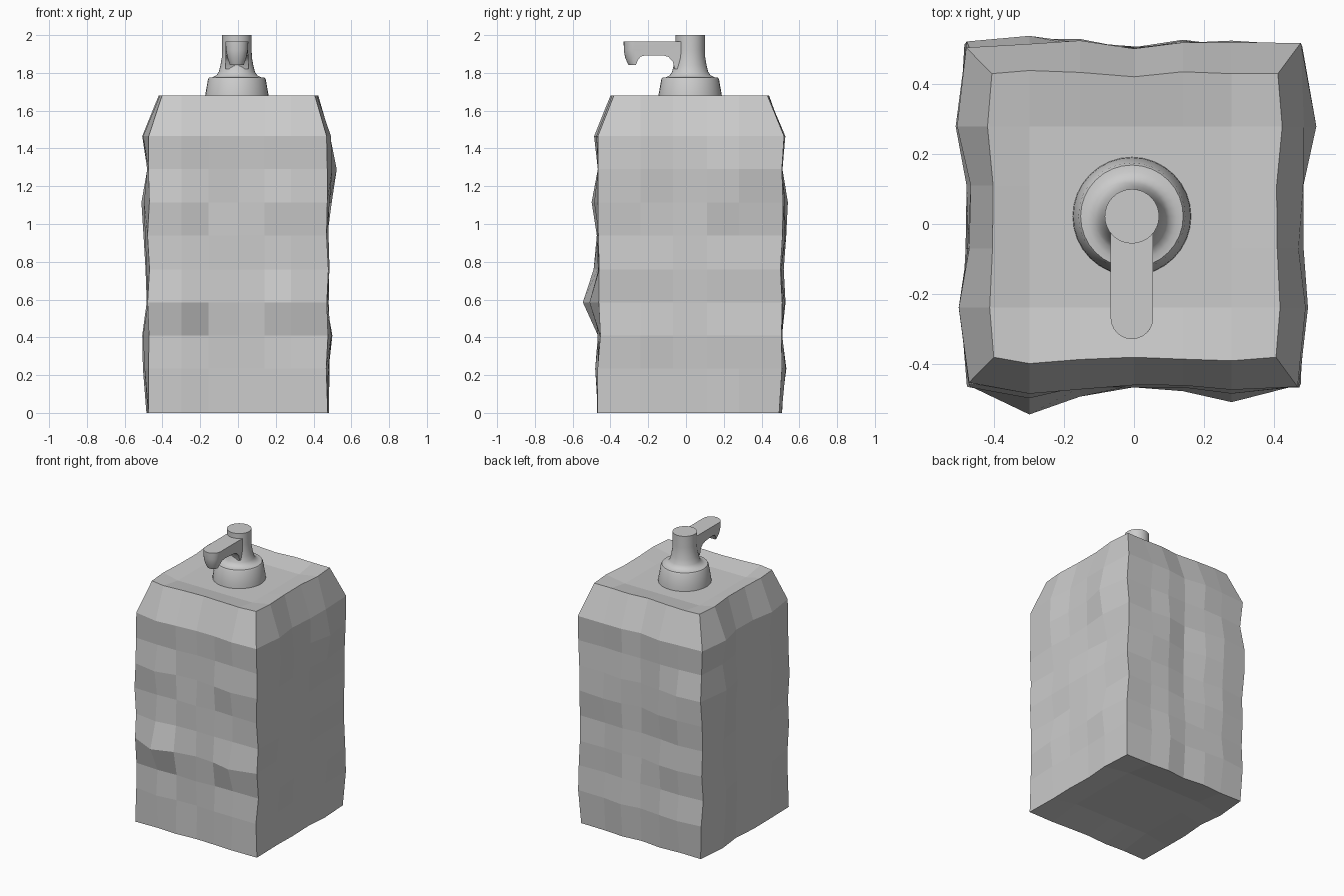
import bpy, bmesh, math, random

if "Cube" in bpy.data.objects:
    bpy.data.objects.remove(bpy.data.objects["Cube"])

random.seed(7)


def finish(name, bm, smooth=None):
    bmesh.ops.recalc_face_normals(bm, faces=bm.faces)
    me = bpy.data.meshes.new(name)
    bm.to_mesh(me)
    bm.free()
    ob = bpy.data.objects.new(name, me)
    bpy.context.collection.objects.link(ob)
    if smooth:
        bpy.ops.object.select_all(action='DESELECT')
        ob.select_set(True)
        bpy.context.view_layer.objects.active = ob
        bpy.ops.object.shade_smooth_by_angle(angle=math.radians(smooth))
    return ob


# Faceted stone-like body: a surface lattice whose side points are pushed in and out
XS = [-.47, -.30, -.155, 0, .14, .28, .475]
YS = [-.46, -.24, -.07, .11, .28, .50]
ZS = [0, .235, .41, .585, .76, .94, 1.115, 1.29, 1.465, 1.68]
NX, NY, NZ = len(XS) - 1, len(YS) - 1, len(ZS) - 1
# outermost reach of every row, bottom to top
LEFT = [-.48, -.5, -.515, -.49, -.495, -.5, -.52, -.48, -.51, -.42]
RIGHT = [.48, .475, .5, .47, .485, .465, .49, .52, .49, .425]
FRONT = [-.465, -.475, -.46, -.54, -.48, -.465, -.5, -.475, -.495, -.40]
BACK = [.5, .53, .505, .52, .515, .535, .535, .505, .525, .44]
# how far each column follows that reach
W_FRONT = [0, 1, .35, 0, .3, .55, 0]
W_BACK = [.5, 1, .7, 0, .8, .5, .5]
W_SIDE = [0, .65, .2, .1, 1, .3]


def push(base, reach, w, k):
    if k == NZ:
        return reach - math.copysign(.018, reach) * (1 - w)
    return base + (reach - base) * w + random.uniform(-.009, .009)


bm = bmesh.new()
grid = {}
for k in range(NZ + 1):
    for j in range(NY + 1):
        for i in range(NX + 1):
            on_x, on_y = i in (0, NX), j in (0, NY)
            if not (on_x or on_y or k in (0, NZ)):
                continue
            x, y, z = XS[i], YS[j], ZS[k]
            if on_x:
                x = push(x, (RIGHT if i else LEFT)[k], W_SIDE[j], k)
            if on_y:
                y = push(y, (BACK if j else FRONT)[k], (W_BACK if j else W_FRONT)[i], k)
            if not (on_x or on_y):          # shallow recess in top and base
                z += .03 if k == 0 else -.025
            grid[i, j, k] = bm.verts.new((x, y, z))


def skin(n, m, key):
    for a in range(n):
        for b in range(m):
            bm.faces.new([grid[key(a + p, b + q)] for p, q in ((0, 0), (1, 0), (1, 1), (0, 1))])


for end in (0, 1):
    skin(NX, NZ, lambda a, b: (a, end * NY, b))
    skin(NY, NZ, lambda a, b: (end * NX, a, b))
    skin(NX, NY, lambda a, b: (a, b, end * NZ))
finish("bottle_body", bm)

# Pump collar and neck: turned profile
CX, CY = -.006, .022
PROFILE = [(.170, 1.65), (.168, 1.68), (.153, 1.765), (.147, 1.775), (.128, 1.777),
           (.108, 1.787), (.096, 1.805), (.087, 1.84), (.080, 1.88), (.078, 1.92), (.078, 2.0)]
SIDES = 32
bm = bmesh.new()
rings = []
for r, z in PROFILE:
    rings.append([bm.verts.new((CX + r * math.cos(t * math.tau / SIDES),
                                CY + r * math.sin(t * math.tau / SIDES), z)) for t in range(SIDES)])
for lo, hi in zip(rings, rings[1:]):
    for t in range(SIDES):
        u = (t + 1) % SIDES
        bm.faces.new((lo[t], lo[u], hi[u], hi[t]))
bm.faces.new(rings[0])
bm.faces.new(rings[-1])
finish("pump_neck", bm, 35)

# Spout: side profile lofted across its width with a rounded, tapering tip
SIDE = [(.02, 1.965), (-.33, 1.965), (-.329, 1.92), (-.322, 1.88), (-.305, 1.842),
        (-.265, 1.842), (-.255, 1.868), (-.24, 1.886), (-.215, 1.893), (-.12, 1.893),
        (-.092, 1.884), (-.07, 1.86), (-.06, 1.82), (.02, 1.82)]
bm = bmesh.new()
slices = []
for s in range(13):
    a = math.radians(-90 + 15 * s)
    row = []
    for y, z in SIDE:
        x = .061 * math.sin(a)
        f = min(1, max(0, (1.965 - z) / .123))
        if y < -.29:
            y += .061 * (1 - math.cos(a)) * (1 - .45 * f)
        if y < -.2:
            x *= 1 - .4 * f * f
        row.append(bm.verts.new((CX + x, y, z)))
    slices.append(row)
n = len(SIDE)
for p, q in zip(slices, slices[1:]):
    for t in range(n):
        u = (t + 1) % n
        bm.faces.new((p[t], p[u], q[u], q[t]))
bm.faces.new(slices[0])
bm.faces.new(slices[-1])
finish("pump_spout", bm, 40)
